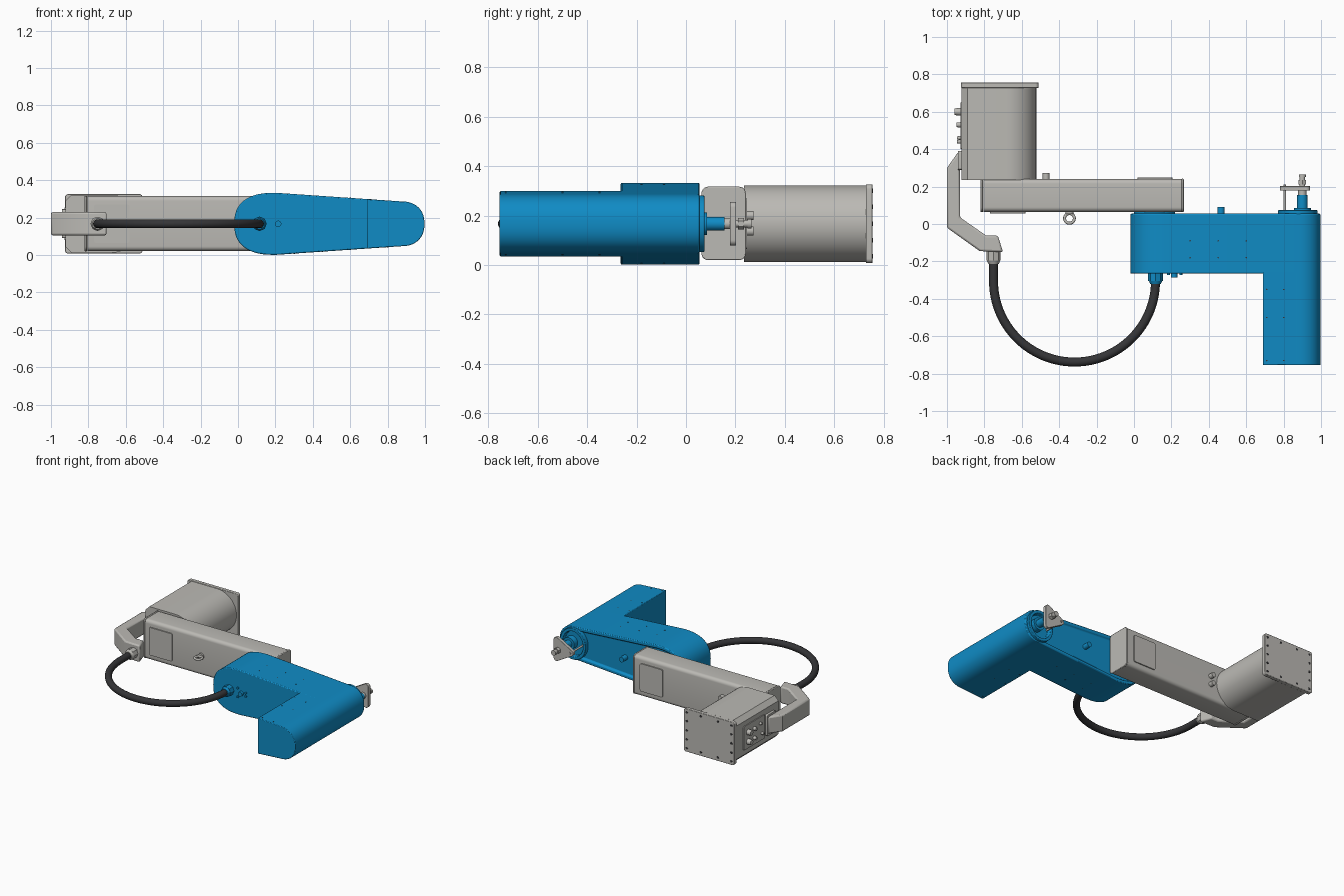
import bpy, bmesh
from math import sin, cos, pi, radians
from mathutils import Vector

if "Cube" in bpy.data.objects:
    bpy.data.objects.remove(bpy.data.objects["Cube"])

ZC = 0.167


def material(name, rgb):
    m = bpy.data.materials.new(name)
    m.diffuse_color = (*rgb, 1)
    m.use_nodes = True
    m.node_tree.nodes["Principled BSDF"].inputs["Base Color"].default_value = m.diffuse_color
    return m


BLUE = material("blue_paint", (0.005, 0.26, 0.56))
DARK = material("black_rubber", (0.035, 0.035, 0.038))
GREY = material("warm_grey", (0.50, 0.49, 0.46))


def finish(name, bm, mat=GREY, bevel=0, smooth=True):
    bmesh.ops.recalc_face_normals(bm, faces=bm.faces)
    me = bpy.data.meshes.new(name)
    bm.to_mesh(me)
    bm.free()
    ob = bpy.data.objects.new(name, me)
    bpy.context.collection.objects.link(ob)
    me.materials.append(mat)
    if bevel:
        b = ob.modifiers.new("bevel", 'BEVEL')
        b.width, b.segments, b.limit_method, b.angle_limit = bevel, 2, 'ANGLE', radians(40)
    if smooth:
        bpy.ops.object.select_all(action='DESELECT')
        bpy.context.view_layer.objects.active = ob
        ob.select_set(True)
        bpy.ops.object.shade_smooth_by_angle(angle=radians(35))
    return ob


def prism(name, pts, axis, a, b, mat=GREY, bevel=0, recess=None):
    """Extrude a 2D outline along an axis from a to b."""
    place = {'x': lambda u, w, t: (t, u, w),
             'y': lambda u, w, t: (u, t, w),
             'z': lambda u, w, t: (u, w, t)}[axis]
    bm = bmesh.new()
    lo = [bm.verts.new(place(u, w, a)) for u, w in pts]
    hi = [bm.verts.new(place(u, w, b)) for u, w in pts]
    n = len(pts)
    bm.faces.new(lo)
    end = bm.faces.new(hi)
    for i in range(n):
        j = (i + 1) % n
        bm.faces.new((lo[i], lo[j], hi[j], hi[i]))
    if recess:
        bmesh.ops.recalc_face_normals(bm, faces=bm.faces)
        bmesh.ops.inset_region(bm, faces=[end], thickness=recess[0], depth=0)
        bmesh.ops.inset_region(bm, faces=[end], thickness=0.003, depth=-recess[1])
    return finish(name, bm, mat, bevel)


def cyl(name, p, q, r, mat=GREY, seg=32, r2=None):
    p, q = Vector(p), Vector(q)
    d = q - p
    bm = bmesh.new()
    bmesh.ops.create_cone(bm, cap_ends=True, segments=seg, radius1=r,
                          radius2=r if r2 is None else r2, depth=d.length)
    bm.transform(d.to_track_quat('Z', 'Y').to_matrix().to_4x4())
    bmesh.ops.translate(bm, vec=(p + q) / 2, verts=bm.verts)
    return finish(name, bm, mat)


def tube(name, pts, r, mat, cyclic=False):
    cu = bpy.data.curves.new(name, 'CURVE')
    cu.dimensions, cu.bevel_depth, cu.bevel_resolution = '3D', r, 5
    cu.use_fill_caps = True
    s = cu.splines.new('POLY')
    s.points.add(len(pts) - 1)
    for pt, co in zip(s.points, pts):
        pt.co = (*co, 1)
    s.use_cyclic_u, s.use_smooth = cyclic, True
    cu.materials.append(mat)
    ob = bpy.data.objects.new(name, cu)
    bpy.context.collection.objects.link(ob)
    return ob


def half_oval(cx, a, b, start, power, n=28):
    """Half superellipse about z = ZC, swept 180 degrees from start."""
    out = []
    for i in range(n + 1):
        t = radians(start) + pi * i / n
        f = lambda v: (1 if v > 0 else -1) * (abs(v) if abs(v) > 1e-6 else 0) ** (2 / power)
        out.append((cx + a * f(cos(t)), ZC + b * f(sin(t))))
    return out


def rrect(u0, u1, w0, w1, r, n=6):
    out = []
    for cu, cw, s in ((u1 - r, w1 - r, 0), (u0 + r, w1 - r, 90),
                      (u0 + r, w0 + r, 180), (u1 - r, w0 + r, 270)):
        for i in range(n + 1):
            t = radians(s + 90 * i / n)
            out.append((cu + r * cos(t), cw + r * sin(t)))
    return out


# blue tapered arm with recessed back, and the long column at its end
tip = half_oval(0.87, 0.127, 0.12, -90, 2.3)
prism("blue_arm", half_oval(0.2, 0.22, 0.166, 90, 2.5) + tip, 'y', -0.265, 0.055,
      BLUE, 0.006, (0.025, 0.012))
prism("blue_column", [(0.69, ZC + 0.132), (0.69, ZC - 0.132)] + tip, 'y', -0.755, -0.255, BLUE, 0.004)
cyl("elbow_joint", (0.11, 0.03, ZC), (0.11, 0.07, ZC), 0.11, BLUE, 48)
cyl("arm_back_peg", (0.465, 0.03, ZC), (0.465, 0.092, ZC), 0.019, BLUE)

# wrist ring and spindle
circle = [(0.875 + 0.105 * cos(2 * pi * i / 48), ZC + 0.115 * sin(2 * pi * i / 48)) for i in range(48)]
prism("wrist_ring", circle, 'y', 0.03, 0.074, BLUE, 0.003, (0.022, 0.03))
cyl("wrist_spindle", (0.9, 0.04, ZC), (0.9, 0.155, ZC), 0.028, BLUE)
cyl("wrist_collar", (0.9, 0.04, ZC), (0.9, 0.085, ZC), 0.045, BLUE)

# tool plate: a triangle with rounded corners
tri = []
for cx, cz, s in ((0.92, 0.233, 0), (0.803, ZC, 120), (0.92, 0.101, 240)):
    for i in range(9):
        t = radians(s + 120 * i / 8)
        tri.append((cx + 0.022 * cos(t), cz + 0.022 * sin(t)))
prism("tool_plate", tri, 'y', 0.178, 0.203, GREY, 0.002)
cyl("tool_rod", (0.806, 0.05, ZC), (0.806, 0.21, ZC), 0.007, GREY, 16)
cyl("tool_shaft", (0.9, 0.15, ZC), (0.9, 0.262, ZC), 0.015)
cyl("tool_hub", (0.9, 0.15, ZC), (0.9, 0.18, ZC), 0.022)
cyl("tool_nut", (0.9, 0.21, ZC), (0.9, 0.235, ZC), 0.023, GREY, 6)
cyl("tool_tip", (0.9, 0.25, ZC), (0.9, 0.265, ZC), 0.019)

# grey inner arm with end caps and access panels
prism("grey_arm", rrect(0.065, 0.24, 0.022, 0.315, 0.025), 'x', -0.805, 0.255)
for side, a, b in (("left", -0.82, -0.807), ("right", 0.255, 0.266)):
    prism("arm_cap_" + side, rrect(0.063, 0.242, 0.02, 0.317, 0.026), 'x', a, b, GREY, 0.003)
prism("front_panel", rrect(-0.77, -0.58, 0.065, 0.27, 0.012), 'y', 0.057, 0.068)
prism("back_panel", rrect(0.02, 0.205, 0.065, 0.27, 0.012), 'y', 0.237, 0.248)
for z in (0.137, 0.2):
    cyl("back_peg", (-0.47, 0.235, z), (-0.47, 0.273, z), 0.018)
tube("lifting_eye", [(-0.345 + 0.026 * cos(2 * pi * i / 32), 0.03 + 0.026 * sin(2 * pi * i / 32), ZC)
                     for i in range(32)], 0.008, GREY, True)
cyl("lifting_eye_base", (-0.345, 0.054, ZC), (-0.345, 0.07, ZC), 0.022)

# grey base motor housing: flat on the left, half round on the right
housing = [(-0.68 + 0.158 * cos(t), ZC + 0.155 * sin(t))
           for t in [-pi / 2 + pi * i / 32 for i in range(33)]]
housing += [(-0.89, 0.322), (-0.922, 0.29), (-0.922, 0.044), (-0.89, 0.012)]
prism("base_housing", housing, 'y', 0.235, 0.735)
prism("base_plate", rrect(-0.925, -0.51, 0.008, 0.326, 0.018), 'y', 0.728, 0.756, GREY, 0.003)
holes = [(x, z) for x in (-0.9, -0.79, -0.65, -0.535) for z in (0.035, 0.3)]
holes += [(x, z) for x in (-0.9, -0.535) for z in (0.1, 0.167, 0.235)]
for x, z in holes:
    cyl("plate_hole", (x, 0.75, z), (x, 0.757, z), 0.009, DARK, 16)

# cable connectors on the housing
prism("connector_panel", rrect(0.4, 0.65, 0.08, 0.255, 0.01), 'x', -0.928, -0.915)
for y, z, r, d in ((0.6, 0.2, 0.022, 0.033), (0.6, 0.13, 0.022, 0.033), (0.53, 0.2, 0.015, 0.024),
                   (0.53, 0.13, 0.015, 0.024), (0.46, 0.21, 0.011, 0.02), (0.44, 0.13, 0.011, 0.02)):
    cyl("connector", (-0.92, y, z), (-0.926 - d, y, z), r, GREY, 20, r * 0.8)

# bent cable bracket
prism("cable_bracket", [(-0.92, 0.385), (-0.94, 0.385), (-1.0, 0.3), (-1.0, -0.02), (-0.825, -0.145),
                        (-0.7, -0.15), (-0.728, -0.062), (-0.79, -0.062), (-0.93, 0.035),
                        (-0.93, 0.3), (-0.918, 0.315)], 'z', 0.105, 0.23, GREY, 0.012)
prism("bracket_mount", rrect(0.29, 0.39, 0.09, 0.245, 0.01), 'x', -0.94, -0.918)

# hose and its two glands
cx, cy, r = -0.318, -0.305, 0.433
hose = [(cx - r, -0.19, ZC)]
hose += [(cx + r * cos(t), cy + r * sin(t), ZC) for t in [pi + pi * i / 64 for i in range(65)]]
tube("hose", hose + [(cx + r, -0.28, ZC)], 0.024, DARK)
cyl("bracket_gland", (cx - r, -0.14, ZC), (cx - r, -0.195, ZC), 0.038, GREY, 8)
cyl("bracket_gland_end", (cx - r, -0.195, ZC), (cx - r, -0.213, ZC), 0.036, GREY, 32, 0.028)
cyl("arm_gland", (cx + r, -0.26, ZC), (cx + r, -0.305, ZC), 0.039, BLUE, 8)
cyl("arm_gland_end", (cx + r, -0.305, ZC), (cx + r, -0.322, ZC), 0.035, BLUE, 32, 0.028)

# small ports beside the arm gland
cyl("arm_port", (0.215, -0.26, ZC), (0.215, -0.285, ZC), 0.017, BLUE, 20)
for x, z in ((0.25, 0.18), (0.25, 0.155), (0.185, 0.2), (0.185, 0.135)):
    cyl("small_port", (x, -0.26, z), (x, -0.273, z), 0.008, BLUE, 12)

# screw heads along the arm and column, top and bottom
spots = [(x, y) for x in (0.3, 0.45, 0.6) for y in (-0.18, -0.09)]
spots += [(x, y) for x in (0.71, 0.8) for y in (-0.73, -0.5, -0.35)]
for x, y in spots:
    h = 0.166 - 0.0687 * (x - 0.2)
    for s in (1, -1):
        cyl("cover_screw", (x, y, ZC + s * (h - 0.004)), (x, y, ZC + s * (h + 0.001)), 0.004, DARK, 8)
